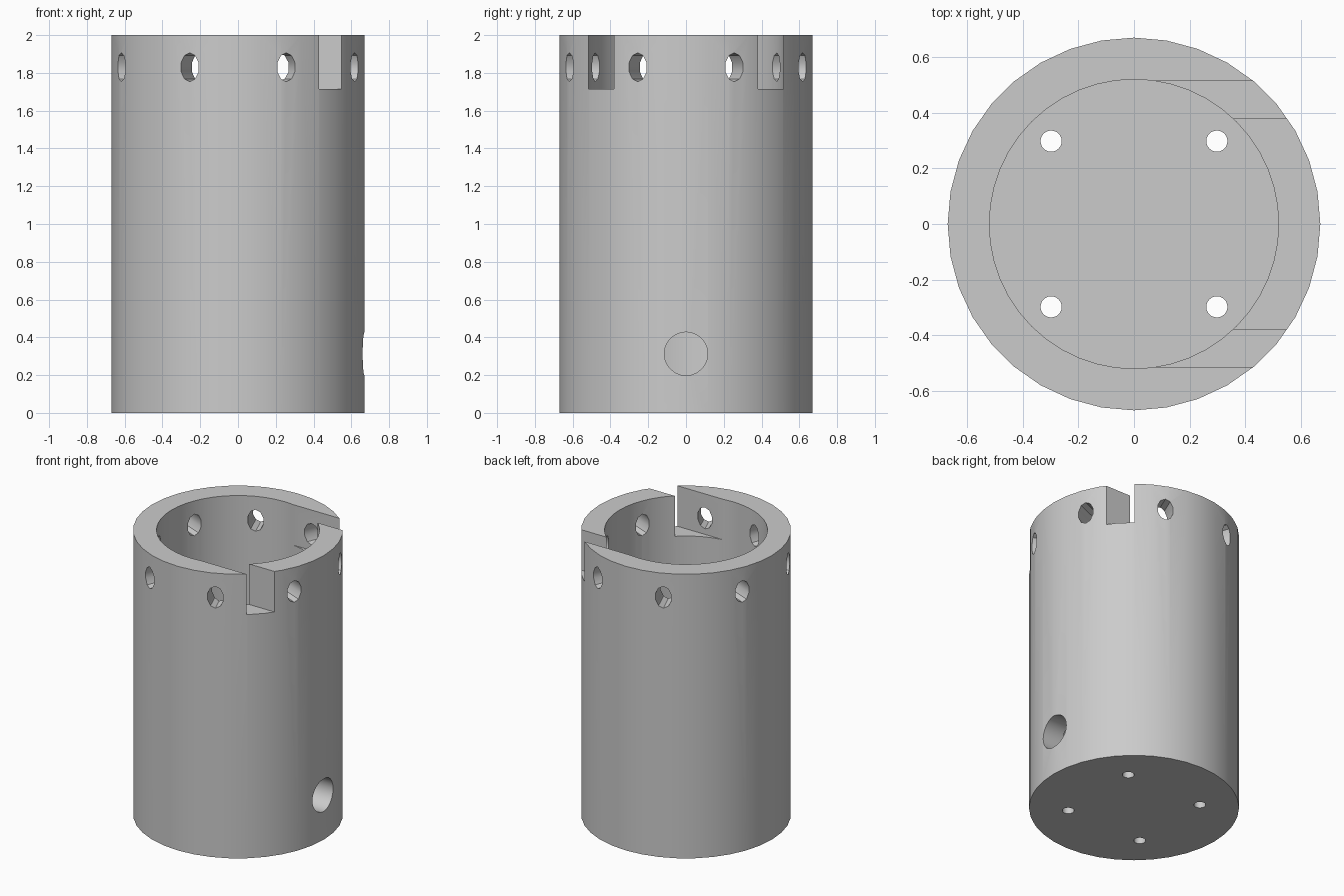
import bpy, bmesh, math
from mathutils import Matrix, Vector

if "Cube" in bpy.data.objects:
    bpy.data.objects.remove(bpy.data.objects["Cube"], do_unlink=True)

HEIGHT, OUTER, INNER, FLOOR = 2.0, 0.67, 0.52, 0.15

grey = bpy.data.materials.new("plain grey")
grey.use_nodes = True
colour = (0.6, 0.6, 0.6, 1)
grey.diffuse_color = colour
grey.node_tree.nodes["Principled BSDF"].inputs["Base Color"].default_value = colour

# Turns a cylinder's axis to +x while a vertex points up
ALONG_X = Matrix(((0, 0, 1), (1, 0, 0), (0, 1, 0))).to_4x4()


def finish(name, bm):
    mesh = bpy.data.meshes.new(name)
    bm.to_mesh(mesh)
    bm.free()
    obj = bpy.data.objects.new(name, mesh)
    bpy.context.collection.objects.link(obj)
    mesh.materials.append(grey)
    return obj


def cylinder(name, sides, radius, depth, matrix):
    bm = bmesh.new()
    bmesh.ops.create_cone(bm, cap_ends=True, segments=sides, radius1=radius,
                          radius2=radius, depth=depth, matrix=matrix)
    return finish(name, bm)


def box(name, low, high):
    low, high = Vector(low), Vector(high)
    bm = bmesh.new()
    bmesh.ops.create_cube(bm, size=1, matrix=Matrix.Translation((low + high) / 2)
                          @ Matrix.Diagonal(high - low).to_4x4())
    return finish(name, bm)


def cut(body, cutter):
    cutter.hide_render = True
    mod = body.modifiers.new(cutter.name, "BOOLEAN")
    mod.operation, mod.solver, mod.object = "DIFFERENCE", "EXACT", cutter
    bpy.ops.object.select_all(action="DESELECT")
    body.select_set(True)
    bpy.context.view_layer.objects.active = body
    bpy.ops.object.modifier_apply(modifier=mod.name)
    bpy.data.objects.remove(cutter, do_unlink=True)


# Cup: outer wall with a hollow and a solid floor
cup = cylinder("cup_body", 36, OUTER, HEIGHT, Matrix.Translation((0, 0, HEIGHT / 2)))
cut(cup, cylinder("hollow", 48, INNER, HEIGHT, Matrix.Translation((0, 0, FLOOR + HEIGHT / 2))))

# Two slots in the rim
for side in (-1, 1):
    ys = sorted((side * 0.38, side * 0.515))
    cut(cup, box("rim_slot", (0, ys[0], 1.715), (0.9, ys[1], 2.2)))

# Ring of eight tall oval holes below the rim
for i in range(8):
    turn = Matrix.Rotation(math.radians(22.5 + 45 * i), 4, "Z")
    place = Matrix.Translation((0.6, 0, 1.83)) @ Matrix.Diagonal((1, 0.7, 1, 1))
    cut(cup, cylinder("rim_hole", 10, 0.076, 0.4, turn @ place @ ALONG_X))

# Round outlet through the lower wall
cut(cup, cylinder("side_hole", 24, 0.115, 0.5, Matrix.Translation((0.6, 0, 0.313)) @ ALONG_X))

# Four screw holes in the floor
for x in (-0.298, 0.298):
    for y in (-0.298, 0.298):
        cut(cup, cylinder("floor_hole", 24, 0.038, 0.5, Matrix.Translation((x, y, 0.1))))

# Smooth round walls with crisp rims
bpy.ops.object.select_all(action="DESELECT")
cup.select_set(True)
bpy.context.view_layer.objects.active = cup
bpy.ops.object.shade_smooth_by_angle(angle=math.radians(30))
